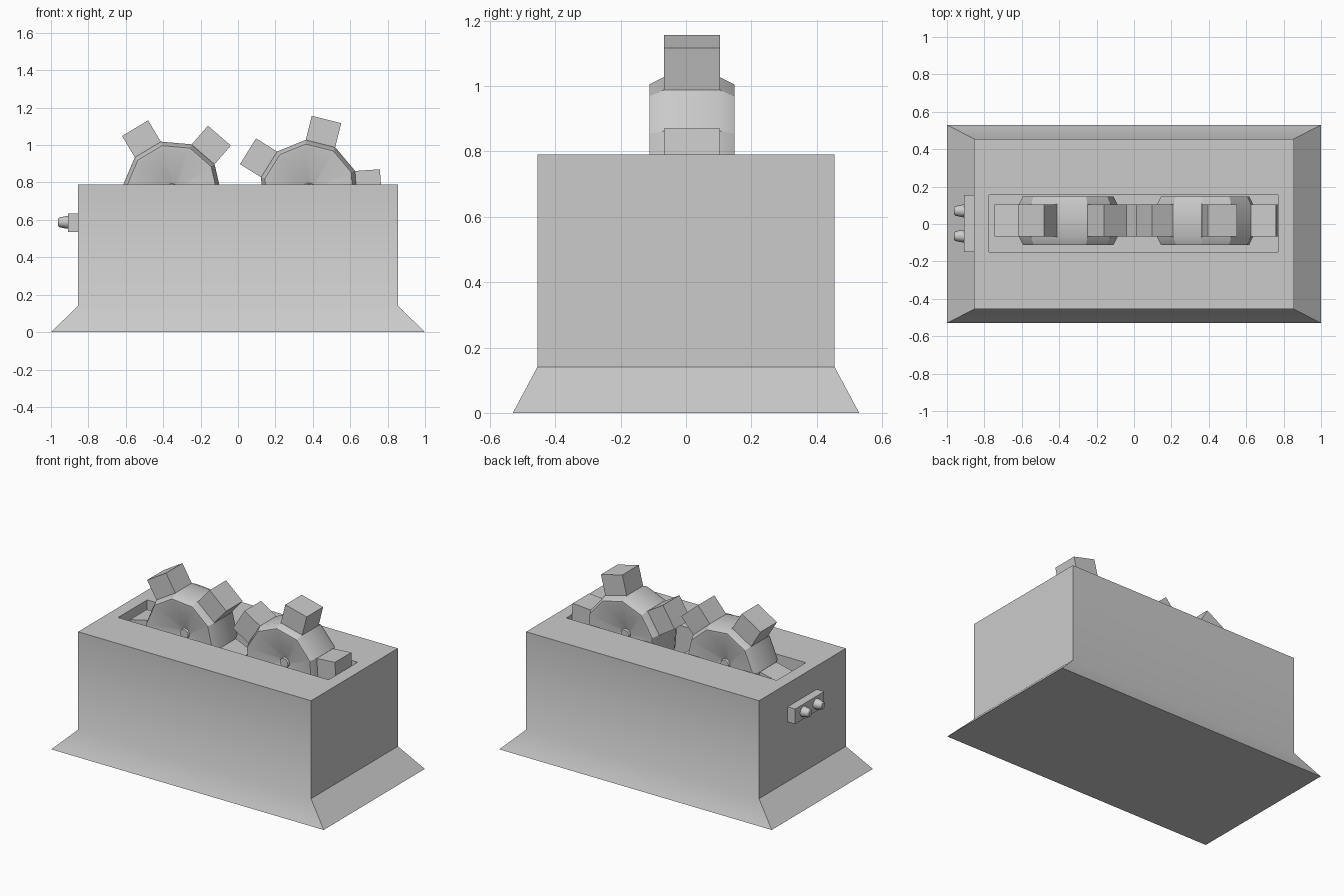
import bpy, bmesh
from math import cos, sin, radians, pi
from mathutils import Vector, Matrix

if "Cube" in bpy.data.objects:
    bpy.data.objects.remove(bpy.data.objects["Cube"])


def finish(name, bm, angle=30):
    bmesh.ops.recalc_face_normals(bm, faces=bm.faces)
    me = bpy.data.meshes.new(name)
    bm.to_mesh(me)
    bm.free()
    ob = bpy.data.objects.new(name, me)
    bpy.context.collection.objects.link(ob)
    bpy.ops.object.select_all(action='DESELECT')
    ob.select_set(True)
    bpy.context.view_layer.objects.active = ob
    bpy.ops.object.shade_smooth_by_angle(angle=radians(angle))
    return ob


def loft(bm, rings):
    # skin a list of equal-length point loops and cap both ends
    loops = [[bm.verts.new(p) for p in ring] for ring in rings]
    n = len(loops[0])
    for a, b in zip(loops, loops[1:]):
        for i in range(n):
            j = (i + 1) % n
            bm.faces.new((a[i], a[j], b[j], b[i]))
    bm.faces.new(loops[0])
    bm.faces.new(loops[-1])


def rect(x0, x1, y0, y1, z):
    return [(x0, y0, z), (x1, y0, z), (x1, y1, z), (x0, y1, z)]


def box(bm, size, matrix):
    bmesh.ops.create_cube(bm, size=1, matrix=matrix @ Matrix.Diagonal((*size, 1)))


# Housing: flared foot, straight walls, open pit in the top
bm = bmesh.new()
hole = (-0.775, 0.77, -0.15, 0.155)
loft(bm, [rect(-1, 1, -0.53, 0.53, 0),
          rect(-0.855, 0.855, -0.455, 0.455, 0.14),
          rect(-0.855, 0.855, -0.455, 0.455, 0.79),
          rect(*hole, 0.79),
          rect(*hole, 0.35)])
finish("housing", bm)

# Toothed wheels: ten-sided rim with dished sides, five block teeth
MID_Y = 0.018
HALF = [(0.265, 0.086), (0.243, 0.13), (0.23, 0.13), (0.035, 0.07), (0.03, 0.08)]
PROFILE = [(r, -y) for r, y in reversed(HALF)] + HALF


def toothed_wheel(name, cx, cz, tooth_angle):
    bm = bmesh.new()
    angles = [radians(tooth_angle + 18 + 36 * i) for i in range(10)]
    loft(bm, [[(cx + r * cos(a), MID_Y + y, cz + r * sin(a)) for a in angles]
              for r, y in PROFILE])
    finish(name, bm)
    bm = bmesh.new()
    for k in range(5):
        spin = Matrix.Rotation(-radians(tooth_angle + 72 * k), 4, 'Y')
        m = Matrix.Translation((cx, MID_Y, cz)) @ spin @ Matrix.Translation((0.318, 0, 0))
        box(bm, (0.134, 0.172, 0.162), m)
    finish(name + "_teeth", bm)


toothed_wheel("left_wheel", -0.352, 0.76, 49)
toothed_wheel("right_wheel", 0.38, 0.763, 4)

# Control panel on the left end
bm = bmesh.new()
box(bm, (0.06, 0.305, 0.1), Matrix.Translation((-0.88, 0.003, 0.585)))
finish("control_panel", bm)

# Two tapered knobs
for name, y in (("front_knob", -0.065), ("back_knob", 0.07)):
    bm = bmesh.new()
    loft(bm, [[(x, y + r * cos(a), 0.587 + r * sin(a))
               for a in (2 * pi * i / 12 for i in range(12))]
              for x, r in ((-0.905, 0.034), (-0.915, 0.034), (-0.955, 0.026), (-0.963, 0.018))])
    finish(name, bm)
